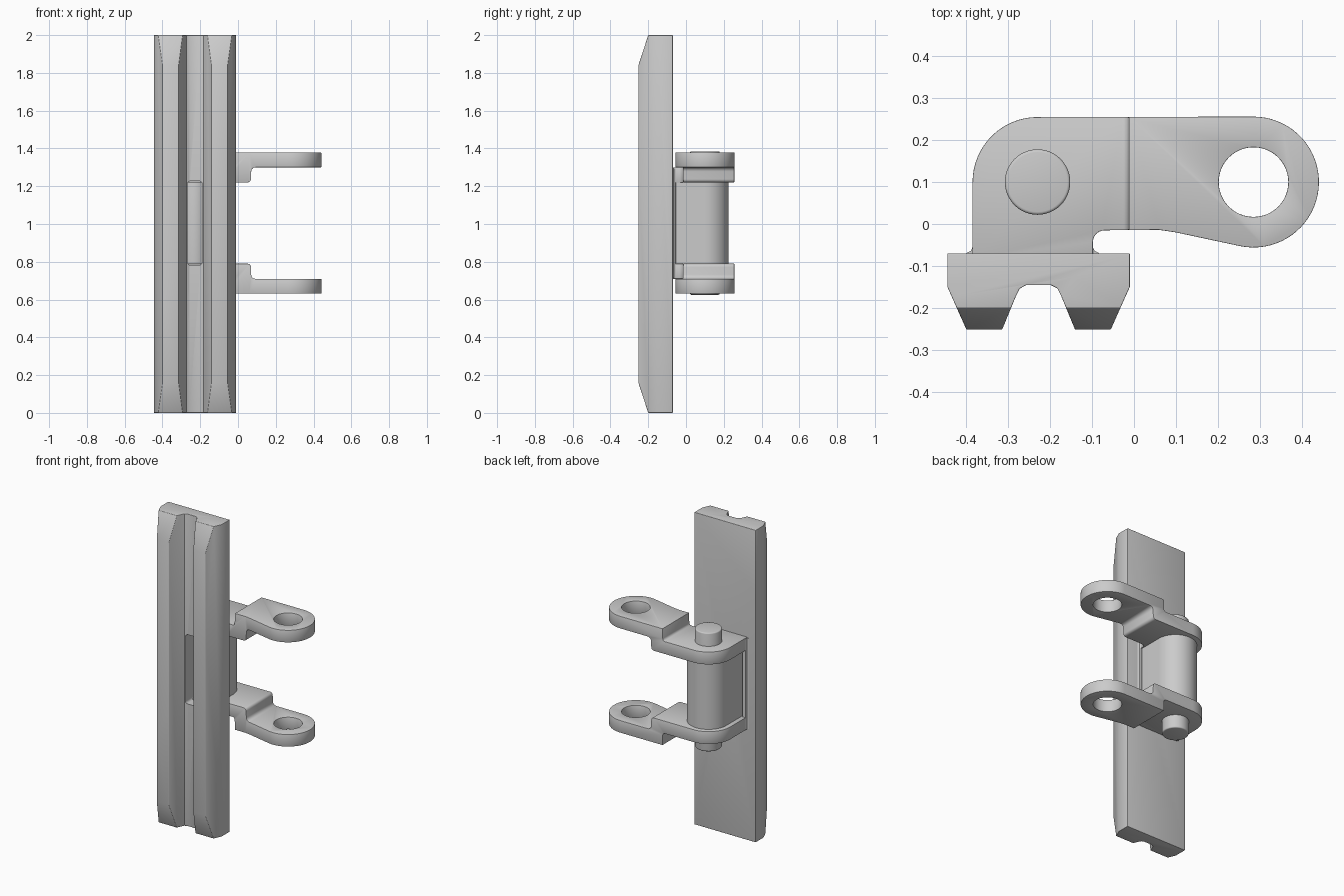
import bpy, bmesh
from math import cos, sin, radians
from mathutils import Vector

if "Cube" in bpy.data.objects:
    bpy.data.objects.remove(bpy.data.objects["Cube"])

MID = 1.005            # mid height of the hinge side
PIN = (-0.23, 0.10)
EYE = (0.285, 0.10)


def arc(c, r, a0, a1, n):
    return [(c[0] + r * cos(radians(a0 + (a1 - a0) * i / n)),
             c[1] + r * sin(radians(a0 + (a1 - a0) * i / n))) for i in range(n + 1)]


def prism(name, pts, axis, lo, hi, z=0.0):
    """Extrude a 2D profile along 'x' (pts = y,z), 'y' (pts = x,z) or 'z' (pts = x,y)."""
    place = {'x': lambda p, t: (t, p[0], p[1]),
             'y': lambda p, t: (p[0], t, p[1]),
             'z': lambda p, t: (p[0], p[1], t)}[axis]
    bm = bmesh.new()
    face = bm.faces.new([bm.verts.new(place(p, lo)) for p in pts])
    ext = bmesh.ops.extrude_face_region(bm, geom=[face])
    shift = Vector(place((0, 0), hi - lo))
    bmesh.ops.translate(bm, vec=shift,
                        verts=[v for v in ext['geom'] if isinstance(v, bmesh.types.BMVert)])
    bmesh.ops.recalc_face_normals(bm, faces=bm.faces)
    me = bpy.data.meshes.new(name)
    bm.to_mesh(me)
    bm.free()
    ob = bpy.data.objects.new(name, me)
    ob.location.z = z
    bpy.context.collection.objects.link(ob)
    bpy.context.view_layer.update()
    return ob


def activate(ob):
    bpy.ops.object.select_all(action='DESELECT')
    ob.select_set(True)
    bpy.context.view_layer.objects.active = ob


def modify(ob, kind, **settings):
    activate(ob)
    m = ob.modifiers.new(kind.lower(), kind)
    for k, v in settings.items():
        setattr(m, k, v)
    bpy.ops.object.modifier_apply(modifier=m.name)


def boolean(ob, tool, operation):
    modify(ob, 'BOOLEAN', object=tool, operation=operation, solver='EXACT')
    bpy.data.objects.remove(tool)


def bevel(ob, width, segments=3, angle=50):
    modify(ob, 'BEVEL', width=width, segments=segments,
           limit_method='ANGLE', angle_limit=radians(angle))


def smooth(ob):
    activate(ob)
    bpy.ops.object.shade_smooth_by_angle(angle=radians(32))


def slot_cutter():
    x0, x1, h, r = -0.268, -0.19, 0.222, 0.015
    pts = (arc((x1 - r, h - r), r, 0, 90, 4) + arc((x0 + r, h - r), r, 90, 180, 4)
           + arc((x0 + r, r - h), r, 180, 270, 4) + arc((x1 - r, r - h), r, 270, 360, 4))
    return prism('slot_cutter', pts, 'y', -0.3, 0.05, MID)


# Shoe: two-ridged profile with sloped ridge ends and a slot in the groove
half = [(0.2175, -0.07), (0.2175, -0.15), (0.172, -0.252), (0.087, -0.252),
        (0.054, -0.172), (0.045, -0.154), (0.030, -0.146)]
cx = -0.2275
profile = [(cx + x, y) for x, y in half] + [(cx - x, y) for x, y in reversed(half)]
shoe = prism('track_shoe', profile, 'z', 0, 2)
ends = prism('end_shape', [(-0.07, 0), (-0.2, 0), (-0.252, 0.16), (-0.252, 1.84),
                           (-0.2, 2), (-0.07, 2)], 'x', -0.6, 0.2)
boolean(shoe, ends, 'INTERSECT')
bevel(shoe, 0.015)
boolean(shoe, slot_cutter(), 'DIFFERENCE')
smooth(shoe)

# Housing around the pin, between the link plates
housing = prism('pin_housing', [(-0.355, -0.08)] + arc(PIN, 0.125, 180, 0, 32) + [(-0.105, -0.08)],
                'z', -0.23, 0.23, MID)
boolean(housing, slot_cutter(), 'DIFFERENCE')
smooth(housing)

# Pin with softened ends
pin = prism('hinge_pin', arc(PIN, 0.078, 0, 352.5, 47), 'z', -0.38, 0.38, MID)
bevel(pin, 0.007)
smooth(pin)

# Cranked link plates: plan outline trimmed by a stepped side profile, mirrored
outline = ([(-0.385, -0.085)] + arc(PIN, 0.155, 180, 90, 16)
           + arc(EYE, 0.156, 90, -102, 36)
           + [(0.10, -0.020), (0.06, -0.014)]
           + arc((-0.07, -0.043), 0.028, 90, 180, 6) + [(-0.098, -0.085)])
link = prism('link_plates', outline, 'z', 0.15, 0.45, MID)
step = ([(-0.5, 0.215), (0.05, 0.215)] + arc((0.05, 0.233), 0.018, -70, 0, 4)
        + arc((0.092, 0.273), 0.022, 180, 90, 4)
        + [(0.6, 0.295), (0.6, 0.373), (-0.012, 0.373), (-0.014, 0.31)]
        + arc((-0.029, 0.310), 0.015, -20, -90, 3) + [(-0.5, 0.295)])
boolean(link, prism('step_shape', step, 'y', -0.2, 0.4, MID), 'INTERSECT')
eye = prism('eye_cutter', arc(EYE, 0.083, 0, 352.5, 47), 'z', 0.1, 0.5, MID)
boolean(link, eye, 'DIFFERENCE')
bevel(link, 0.006, 2)
modify(link, 'MIRROR', use_axis=(False, False, True), use_mirror_merge=False)
smooth(link)

# Weld fillets where the housing meets the shoe
for name, x, s in (('left_weld', -0.385, -1), ('right_weld', -0.098, 1)):
    pts = [(x - s * 0.02, -0.075), (x - s * 0.02, -0.05), (x, -0.055),
           (x + s * 0.004, -0.064), (x + s * 0.014, -0.069), (x + s * 0.014, -0.075)]
    smooth(prism(name, pts, 'z', -0.29, 0.29, MID))
